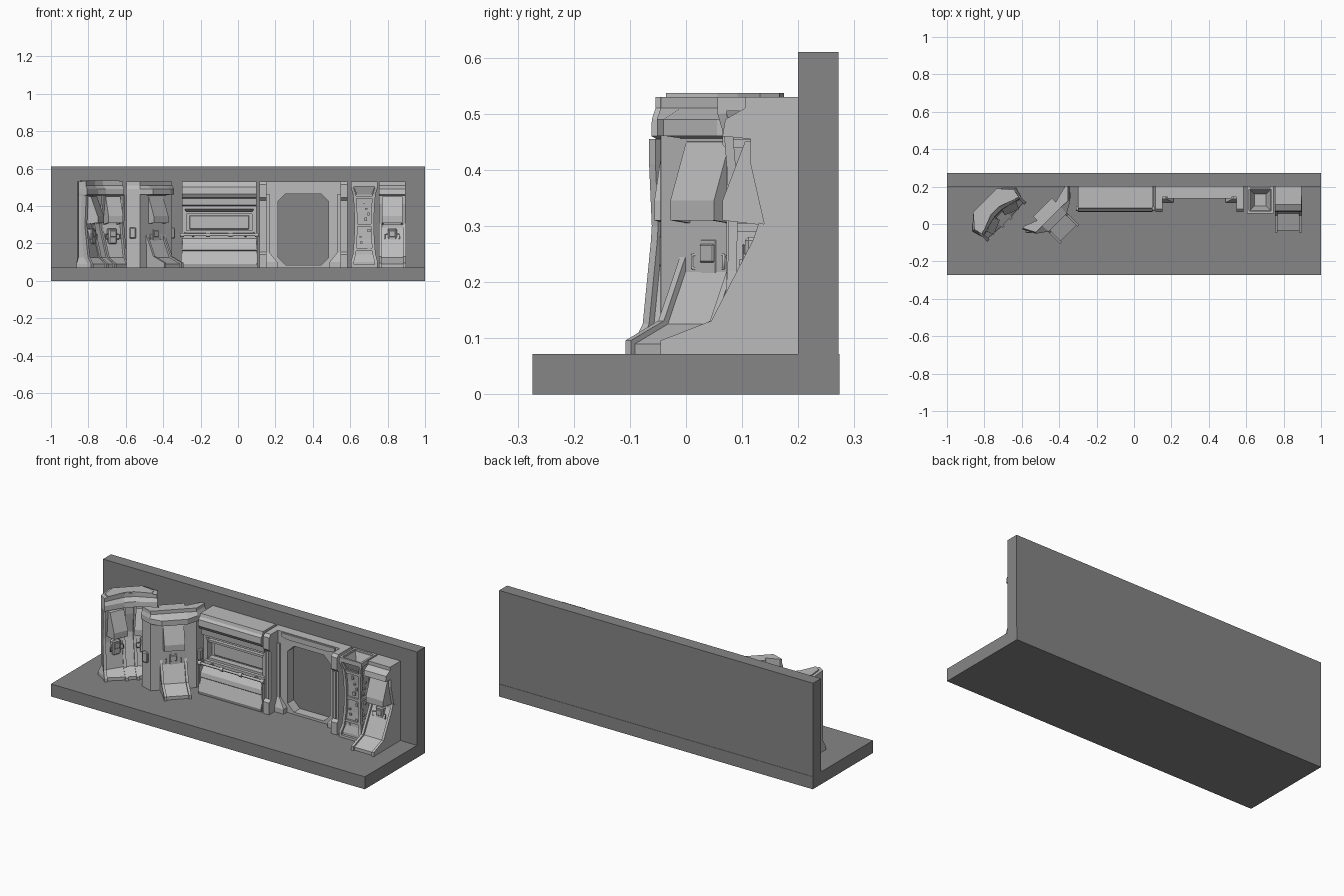
import bpy, bmesh, random
from math import radians
from mathutils import Matrix, Vector

if "Cube" in bpy.data.objects:
    bpy.data.objects.remove(bpy.data.objects["Cube"])

random.seed(4)
FLOOR, TOP = 0.072, 0.53


def grey(name, v):
    m = bpy.data.materials.new(name)
    m.diffuse_color = (v, v, v, 1)
    m.use_nodes = True
    m.node_tree.nodes["Principled BSDF"].inputs["Base Color"].default_value = m.diffuse_color
    return m


PANEL, SLAB = grey("panel_grey", .5), grey("slab_grey", .24)


def frame(x, y, deg=0):
    """Local frame: x across, -y forward, origin on the back of the part."""
    return Matrix.Translation((x, y, 0)) @ Matrix.Rotation(radians(deg), 4, 'Z')


def loft(name, rings, M=Matrix(), mat=PANEL):
    bm = bmesh.new()
    vs = [[bm.verts.new(M @ Vector(p)) for p in r] for r in rings]
    n = len(rings[0])
    for a, b in zip(vs, vs[1:]):
        for i in range(n):
            j = (i + 1) % n
            bm.faces.new((a[i], a[j], b[j], b[i]))
    bm.faces.new(vs[0])
    bm.faces.new(vs[-1])
    bmesh.ops.recalc_face_normals(bm, faces=bm.faces)
    me = bpy.data.meshes.new(name)
    bm.to_mesh(me)
    bm.free()
    me.materials.append(mat)
    ob = bpy.data.objects.new(name, me)
    bpy.context.collection.objects.link(ob)
    return ob


def profile_x(name, prof, x0, x1, M):
    """Extrude a (depth, z) side profile across x."""
    return loft(name, [[(x, -d, z) for d, z in prof] for x in (x0, x1)], M)


def panel(name, pts, d0, d1, M, mat=PANEL):
    """Extrude an (x, z) front outline through depth."""
    return loft(name, [[(x, -d, z) for x, z in pts] for d in (d0, d1)], M, mat)


def box(name, x0, x1, d0, d1, z0, z1, M=Matrix(), bevel=0, mat=PANEL):
    ob = panel(name, [(x0, z0), (x1, z0), (x1, z1), (x0, z1)], d0, d1, M, mat)
    if bevel:
        m = ob.modifiers.new("bevel", 'BEVEL')
        m.width, m.segments = bevel, 1


def tube(name, pts, r, M):
    cu = bpy.data.curves.new(name, 'CURVE')
    cu.dimensions = '3D'
    cu.bevel_depth, cu.bevel_resolution, cu.use_fill_caps = r, 1, True
    cu.materials.append(PANEL)
    sp = cu.splines.new('POLY')
    sp.points.add(len(pts) - 1)
    for p, (x, d, z) in zip(sp.points, pts):
        p.co = (*(M @ Vector((x, -d, z))), 1)
    bpy.context.collection.objects.link(bpy.data.objects.new(name, cu))


# Curved wall profile shared by the columns: (depth, z)
FRONT = [(.235, FLOOR), (.235, .09), (.145, .125), (.07, .27), (.06, .30), (.085, .41),
         (.085, .455), (.135, .46), (.13, .49), (.095, .51), (.095, TOP)]


def fittings(tag, M, w):
    """Hood and equipment box on a column face (depth 0 = face)."""
    h = w / 2
    # open-bottomed hood: sloped front plate and two cheeks
    profile_x(tag + "_hood_front", [(.0, .455), (.035, .45), (.075, .345), (.075, .31),
                                    (.066, .31), (.06, .345), (.02, .44)], -h, h, M)
    for s in (-1, 1):
        profile_x(tag + "_hood_cheek", [(-.01, .455), (.035, .45), (.075, .345), (.075, .31), (-.01, .30)],
                  s * h, s * (h - .009), M)
    profile_x(tag + "_hood_floor", [(-.01, .325), (.06, .335), (.06, .343), (-.01, .343)], -h, h, M)
    # equipment box with side handles
    box(tag + "_box", -.024, .024, -.02, .035, .197, .28, M, .006)
    box(tag + "_box_lid", -.018, .018, .035, .04, .235, .268, M, .003)
    for s in (-1, 1):
        tube(tag + "_handle", [(s * .02, .025, .252), (s * .04, .035, .248), (s * .04, .035, .225),
                               (s * .02, .025, .221)], .003, M)


def column(tag, M, w, s, back=0):
    h = w / 2
    prof = [(d * s, z) for d, z in FRONT]
    profile_x(tag + "_body", [(back, FLOOR)] + prof + [(back, TOP)], -h, h, M)
    # raised side ribs along foot and waist
    low = prof[:5]
    for sg in (-1, 1):
        profile_x(tag + "_rib", [(d + .01, z + .006 * (i > 0)) for i, (d, z) in enumerate(low)]
                  + [(d - .01, z) for d, z in reversed(low)], sg * (h + .002), sg * (h - .012), M)
    fittings(tag, M @ Matrix.Translation((0, -.06 * s, 0)), w - .03)
    box(tag + "_waist_band", -h + .014, h - .014, back, .06 * s + .012, .285, .3, M)


# Floor slab and back wall
box("floor_slab", -1, 1, -.274, .274, 0, FLOOR, mat=SLAB)
box("back_wall", -1, 1, -.272, -.2, FLOOR, .61, mat=SLAB)

# Straight column at the right end
column("end_column", frame(.825, .2), .14, 1)

# Outer corner: folded wall with cap and diagonal column
back = [(-.37, .2), (-.42, .115), (-.515, .02), (-.59, -.012)]
face = [(-.595, -.022), (-.525, -.045), (-.49, -.01), (-.39, .09), (-.352, .125), (-.352, .2)]
lip = [(-.598, -.028), (-.525, -.052), (-.455, -.04), (-.36, .055), (-.342, .12), (-.342, .2)]
ring = lambda out, z: [(x, y, z) for x, y in back + out]
loft("outer_corner_wall", [ring(face, FLOOR), ring(face, .46)])
loft("outer_corner_cap", [ring(lip, .46), ring(lip, .49), ring(face, .51), ring(face, TOP)])
column("outer_corner", frame(-.503, .103, 45), .14, .92, .02)
box("outer_corner_side_box", -.58, -.545, .02, .048, .225, .285, bevel=.005)
box("outer_corner_side_box", -.375, -.338, -.17, -.135, .225, .285, bevel=.005)

# Inner corner: concave wall with two angled bays and four ribs
M = frame(-.74, .07, 45)


def inner_pts(d):
    return [(.14, -.01 - .27 * d), (.03, .06 - .6 * d), (-.03, .06 - .6 * d), (-.14, -.01 - .27 * d)]


def hull(z):
    e = .165 if z < .1 else .15
    return [(-e, .01), (-.09, .08), (.09, .08), (e, .01)]


loft("inner_corner_wall", [[(x, y, z) for x, y in hull(z) + inner_pts(d)] for d, z in FRONT], M)
loft("inner_corner_roof_plate", [[(x * .85, y * .9, z) for x, y in hull(z) + inner_pts(.09)]
                                 for z in (TOP, .537)], M)
for i in range(4):
    rings = []
    for d, z in FRONT[:7]:
        x, y = inner_pts(d)[i]
        rings.append([(x - .008, y + .02, z), (x + .008, y + .02, z),
                      (x + .008, y - .011, z), (x - .008, y - .011, z)])
    loft("inner_corner_rib", rings, M)
for s in (-1, 1):
    fittings("inner_corner", M @ frame(s * .085, .003, -s * 22), .085)

# Console wall with long window, pipe and slanted base
M = frame(-.1, .2)
profile_x("console_body", [(0, FLOOR), (.13, FLOOR), (.135, .09), (.112, .16), (.118, .165), (.113, .19),
                           (.085, .225), (.085, .25), (.045, .262), (.045, .37), (.085, .385), (.085, .4),
                           (.105, .405), (.108, .44), (.122, .445), (.135, .465), (.132, .5), (.12, .512),
                           (.115, TOP), (0, TOP)], -.2, .2, M)
for z0, z1 in ((.255, .268), (.358, .37)):
    box("window_rail", -.18, .18, .03, .078, z0, z1, M)
for s in (-1, 1):
    panel("window_side", [(s * .2, .25), (s * .175, .262), (s * .175, .365), (s * .185, .385), (s * .2, .385)],
          .03, .085, M)
    tube("pipe_mount", [(s * .14, .07, .235), (s * .14, .115, .245)], .006, M)
    box("console_end_rim", s * .205, s * .198, 0, .125, FLOOR, .25, M)
box("window_pane", -.16, .16, .03, .052, .275, .35, M, .004)
tube("console_pipe", [(-.21, .118, .245), (.21, .118, .245)], .008, M)
for x in (-.2, -.06, .06, .2):
    tube("pipe_collar", [(x - .01, .118, .245), (x + .01, .118, .245)], .012, M)

# Doorway: posts, eight-sided opening, head beam and foot braces
M = frame(.35, .2)
for s in (-1, 1):
    panel("door_frame", [(s * x, z) for x, z in
          [(0, TOP), (.2, TOP), (.2, FLOOR), (0, FLOOR), (0, .085), (.095, .085), (.135, .125),
           (.135, .425), (.095, .465), (0, .465)]], 0, .055, M)
    profile_x("door_post", [(0, FLOOR), (.135, FLOOR), (.135, .14), (.12, .155), (.12, .43), (.135, .445),
                            (.135, .515), (.12, TOP), (0, TOP)], s * .197, s * .235, M)
    box("door_post_strip", s * .207, s * .222, .1, .128, .16, .43, M)
    # tapered braces at the foot
    loft("door_foot_brace", [[(s * .2, -.05, z), (s * a, -.05, z), (s * a, -d, z), (s * .2, -d, z)]
                             for z, a, d in ((FLOOR, .14, .085), (.1, .14, .085), (.15, .18, .065),
                                             (.46, .18, .065))], M)
panel("door_head_beam", [(-.17, .525), (.17, .525), (.17, .505), (.13, .495), (-.13, .495), (-.17, .505)],
      .05, .063, M)

# Hourglass pillar: core, four corner posts, rings and small panel details
M = frame(.675, .128)
WAIST = [(FLOOR, .072), (.1, .072), (.14, .061), (.22, .054), (.3, .052), (.39, .054),
         (.46, .06), (.5, .072), (TOP, .072)]
SQ = [(-1, -1), (1, -1), (1, 1), (-1, 1)]
loft("pillar_core", [[(x * (h - .014), y * (h - .014), z) for x, y in SQ] for z, h in WAIST[:-2]], M)
for sx, sy in SQ:
    loft("pillar_post", [[(sx * (h - .016 * a), sy * (h - .016 * b), z) for a, b in
                          ((0, 0), (1, 0), (1, 1), (0, 1))] for z, h in WAIST], M)
for z, h in ((FLOOR, .072), (.16, .055), (.29, .049), (.44, .054)):
    box("pillar_ring", -h, h, -h, h, z, z + .014, M)
for i in range(4):
    R = M @ Matrix.Rotation(radians(90 * i), 4, 'Z')
    box("pillar_top_rim", -.07, .07, .06, .071, .505, TOP, R)
    loft("pillar_top_funnel", [[(-a, -a, z), (a, -a, z), (a, -a + .008, z), (-a, -a + .008, z)]
                               for z, a in ((.46, .04), (.52, .064))], R)
    for k in range(12):
        x, z = random.uniform(-.03, .03), .11 + k * .03
        w = random.uniform(.004, .008)
        box("pillar_detail", x - w, x + w, .03, .05, z, z + random.uniform(.006, .02), R)
